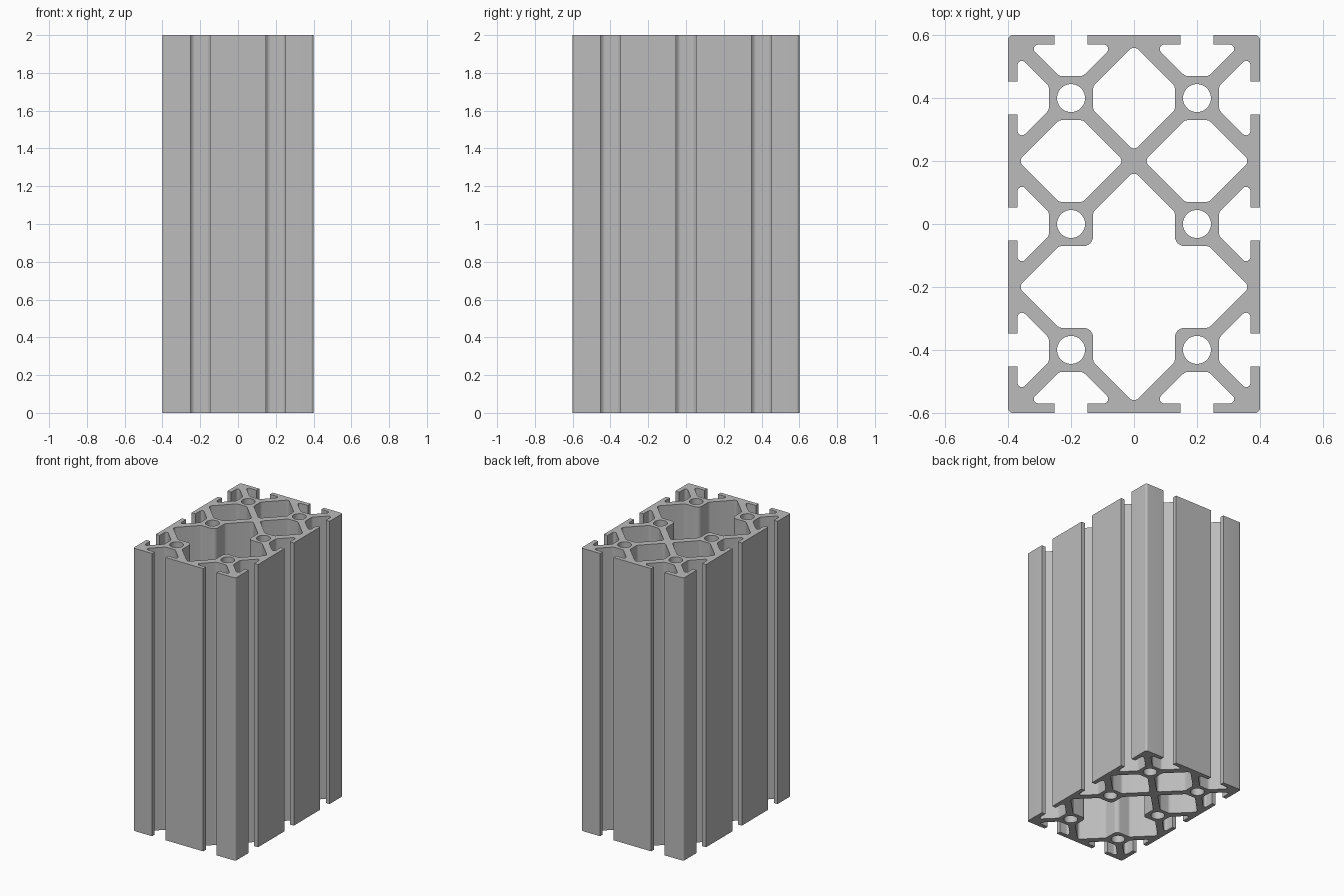
import bpy
import bmesh
import math
from mathutils import Vector

cube = bpy.data.objects.get("Cube")
if cube:
    bpy.data.objects.remove(cube, do_unlink=True)

HALF_X, HALF_Y, LENGTH = 0.4, 0.6, 2.0
CORE = 0.13      # slot depth, also the reach of each core from the pitch lines
TIP = 0.168      # diagonal reach of each cavity from its centre
FLAT = TIP - CORE
ROUND = 0.025


def fillet(corners, steps=6):
    """Turn (x, y, radius) corners into a closed outline with rounded corners."""
    outline = []
    for i, (x, y, r) in enumerate(corners):
        p = Vector((x, y))
        if r == 0:
            outline.append(p)
            continue
        a = (Vector(corners[i - 1][:2]) - p).normalized()
        b = (Vector(corners[(i + 1) % len(corners)][:2]) - p).normalized()
        half = a.angle(b) / 2
        centre = p + (a + b).normalized() * (r / math.sin(half))
        start = p + a * (r / math.tan(half)) - centre
        end = p + b * (r / math.tan(half)) - centre
        sweep = start.angle(end)
        for k in range(steps + 1):
            t = k / steps * sweep
            outline.append(centre + (start * math.sin(sweep - t) + end * math.sin(t)) / math.sin(sweep))
    return outline


def slot(cx, cy, along):
    """T-slot corners, walked in the direction `along` with the inside on the left."""
    tx, ty = along
    half = [(0.0525, 0, 0), (0.0525, 0.03, 0), (0.138, 0.03, 0.014), (FLAT, CORE, ROUND)]
    path = [(-u, d, r) for u, d, r in half] + half[::-1]
    return [(cx + u * tx - d * ty, cy + u * ty + d * tx, r) for u, d, r in path]


def circle(cx, cy, radius, n=32):
    return [Vector((cx + radius * math.cos(k * math.tau / n),
                    cy + radius * math.sin(k * math.tau / n))) for k in range(n)]


# Outer outline: rounded corners joined by slotted sides, counter-clockwise
outer = [(-HALF_X, -HALF_Y, 0.015)]
for x in (-0.2, 0.2):
    outer += slot(x, -HALF_Y, (1, 0))
outer.append((HALF_X, -HALF_Y, 0.015))
for y in (-0.4, 0, 0.4):
    outer += slot(HALF_X, y, (0, 1))
outer += [(-x, -y, r) for x, y, r in outer]
loops = [fillet(outer)]

# Screw bores through the six cores
loops += [circle(x, y, 0.0445) for x in (-0.2, 0.2) for y in (-0.4, 0, 0.4)]

# Hexagonal cavities: one at the back, one on either side
hexagon = [(0, TIP), (-CORE, FLAT), (-CORE, -FLAT), (0, -TIP), (CORE, -FLAT), (CORE, FLAT)]
loops.append(fillet([(x, 0.4 + y, 0.02 if x == 0 else ROUND) for x, y in hexagon]))
for cx in (-0.2, 0.2):
    loops.append(fillet([(cx + y, 0.2 + x, 0.02 if x == 0 else ROUND) for x, y in hexagon]))

# Large cross-shaped cavity at the front, mirrored quarter by quarter
quarter = [(0, 0.368, 0.02), (CORE, 0.2 + FLAT, ROUND), (CORE, CORE, 0.03),
           (0.2 + FLAT, CORE, ROUND), (0.368, 0, 0.02)]
right = quarter + [(x, -y, r) for x, y, r in quarter[-2::-1]]
cross = right + [(-x, y, r) for x, y, r in right[-2:0:-1]]
loops.append(fillet([(x, y - 0.2, r) for x, y, r in cross]))

# Fill the section and extrude it upwards
bm = bmesh.new()
edges = []
for loop in loops:
    verts = [bm.verts.new((p.x, p.y, 0)) for p in loop]
    edges += [bm.edges.new((v, verts[(i + 1) % len(verts)])) for i, v in enumerate(verts)]
bmesh.ops.triangle_fill(bm, edges=edges, use_beauty=True, normal=(0, 0, 1))
result = bmesh.ops.extrude_face_region(bm, geom=bm.faces[:], use_keep_orig=True)
top = [g for g in result["geom"] if isinstance(g, bmesh.types.BMVert)]
bmesh.ops.translate(bm, verts=top, vec=(0, 0, LENGTH))
bmesh.ops.recalc_face_normals(bm, faces=bm.faces[:])
mesh = bpy.data.meshes.new("extruded_profile")
bm.to_mesh(mesh)
bm.free()

profile = bpy.data.objects.new("extruded_profile", mesh)
bpy.context.collection.objects.link(profile)

# Plain aluminium grey
grey = bpy.data.materials.new("aluminium_grey")
grey.use_nodes = True
colour = (0.5, 0.5, 0.5, 1)
grey.diffuse_color = colour
grey.node_tree.nodes["Principled BSDF"].inputs["Base Color"].default_value = colour
mesh.materials.append(grey)

bpy.context.view_layer.objects.active = profile
profile.select_set(True)
bpy.ops.object.shade_smooth_by_angle(angle=math.radians(30))
